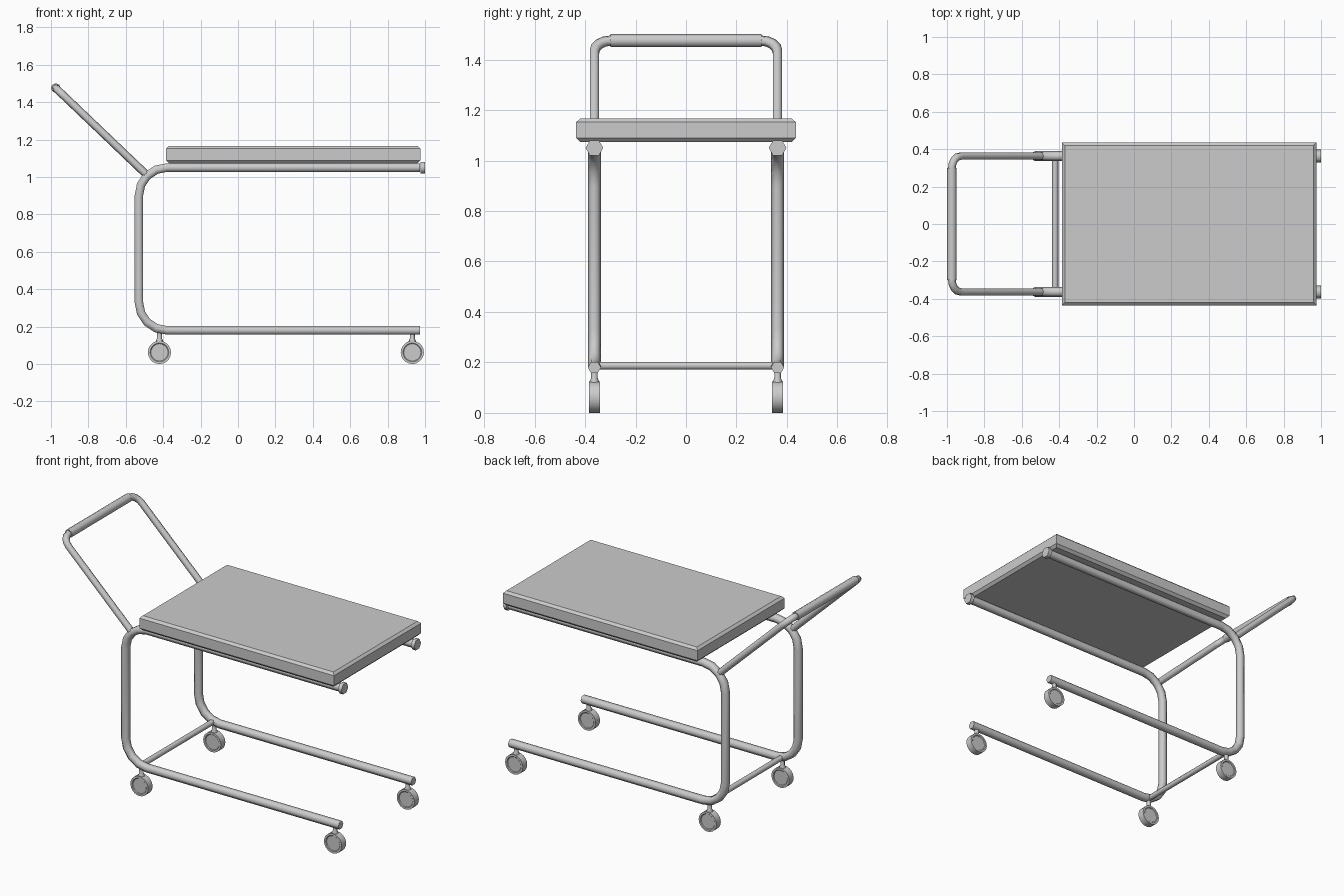
import bpy, bmesh
from math import sin, cos, pi, radians
from mathutils import Vector

if "Cube" in bpy.data.objects:
    bpy.data.objects.remove(bpy.data.objects["Cube"])


def finish(name, bm, angle):
    bmesh.ops.recalc_face_normals(bm, faces=bm.faces)
    me = bpy.data.meshes.new(name)
    bm.to_mesh(me)
    bm.free()
    ob = bpy.data.objects.new(name, me)
    bpy.context.collection.objects.link(ob)
    bpy.ops.object.select_all(action='DESELECT')
    ob.select_set(True)
    bpy.context.view_layer.objects.active = ob
    if angle:
        bpy.ops.object.shade_smooth_by_angle(angle=radians(angle))
    return ob


def skin(name, rings, angle=65):
    """Bridge a list of point rings and cap both ends."""
    bm = bmesh.new()
    vr = [[bm.verts.new(p) for p in r] for r in rings]
    n = len(vr[0])
    for a, b in zip(vr, vr[1:]):
        for i in range(n):
            j = (i + 1) % n
            bm.faces.new((a[i], a[j], b[j], b[i]))
    bm.faces.new(vr[0])
    bm.faces.new(vr[-1])
    return finish(name, bm, angle)


def tube(name, path, normal, r, sides=6):
    """Sweep a polygon along a flat path with mitred bends."""
    path = [Vector(p) for p in path]
    normal = Vector(normal).normalized()
    rings = []
    for i, p in enumerate(path):
        a = (p - path[i - 1]).normalized() if i else None
        b = (path[i + 1] - p).normalized() if i < len(path) - 1 else None
        a, b = a or b, b or a
        t = (a + b).normalized()
        side = t.cross(normal) / max(t.dot(a), 0.3)
        rings.append([p + r * (cos(k) * normal + sin(k) * side)
                      for k in (2 * pi * i / sides for i in range(sides))])
    return skin(name, rings)


def lathe(name, centre, axis, profile, sides, angle=40):
    """Revolve (offset, radius) pairs round the axis through centre."""
    c, axis = Vector(centre), Vector(axis)
    u = Vector((0, 1, 0)) if axis.y == 0 else Vector((0, 0, 1))
    v = axis.cross(u)
    rings = [[c + axis * h + r * (cos(k) * u + sin(k) * v)
              for k in (2 * pi * i / sides for i in range(sides))]
             for h, r in profile]
    return skin(name, rings, angle)


def arc(cx, cz, r, a0, a1, n):
    return [(cx + r * cos(radians(a0 + (a1 - a0) * i / n)),
             cz + r * sin(radians(a0 + (a1 - a0) * i / n))) for i in range(n + 1)]


Y = 0.363

# Tray top with chamfered rims
tray_rings = [[(0.295 + sx * (0.68 - d), sy * (0.435 - d), z)
               for sx, sy in ((-1, -1), (1, -1), (1, 1), (-1, 1))]
              for z, d in ((1.073, 0.016), (1.089, 0), (1.152, 0), (1.166, 0.015))]
skin("tray_top", tray_rings, 0)

# C-shaped side frames, end caps and casters
frame = ([(0.972, 1.05)] + arc(-0.38, 0.90, 0.15, 90, 180, 4)
         + arc(-0.38, 0.33, 0.15, 180, 270, 4) + [(0.972, 0.18)])
for s, side in ((-1, "front"), (1, "back")):
    y = s * Y
    tube(f"{side}_frame", [(x, y, z) for x, z in frame], (0, 1, 0), 0.026)
    lathe(f"{side}_end_cap", (0.976, y, 1.05), (1, 0, 0),
          [(0, 0.035), (0.024, 0.035)], 6, 65)
    for x, end in ((-0.42, "left"), (0.932, "right")):
        lathe(f"{side}_{end}_stem", (x, y, 0), (0, 0, 1),
              [(0.105, 0.02), (0.125, 0.019), (0.138, 0.013), (0.17, 0.013)], 8, 65)
        lathe(f"{side}_{end}_wheel", (x, y, 0.062), (0, 1, 0),
              [(-0.018, 0.046), (-0.022, 0.05), (-0.022, 0.062),
               (0.022, 0.062), (0.022, 0.05), (0.018, 0.046)], 20)

# Lower cross bar
tube("cross_bar", [(-0.422, -Y, 0.187), (-0.422, Y, 0.187)], (1, 0, 0), 0.017)

# Slanted push handle: (y, distance along slope) bent in its own plane
foot, top = Vector((-0.485, 0, 1.008)), Vector((-0.974, 0, 1.475))
slope = (top - foot).normalized()
L, R = (top - foot).length, 0.065
bend = arc(Y - R, L - R, R, 0, 90, 4)
flat = [(Y, 0)] + bend
flat += [(-y, d) for y, d in reversed(flat)]
tube("push_handle", [foot + slope * d + Vector((0, y, 0)) for y, d in flat],
     slope.cross(Vector((0, 1, 0))), 0.021)

# Grip sleeve on the handle
tube("handle_grip", [top + Vector((0, y, 0)) for y in (-0.3, 0.3)], (0, 0, 1), 0.026, 8)
